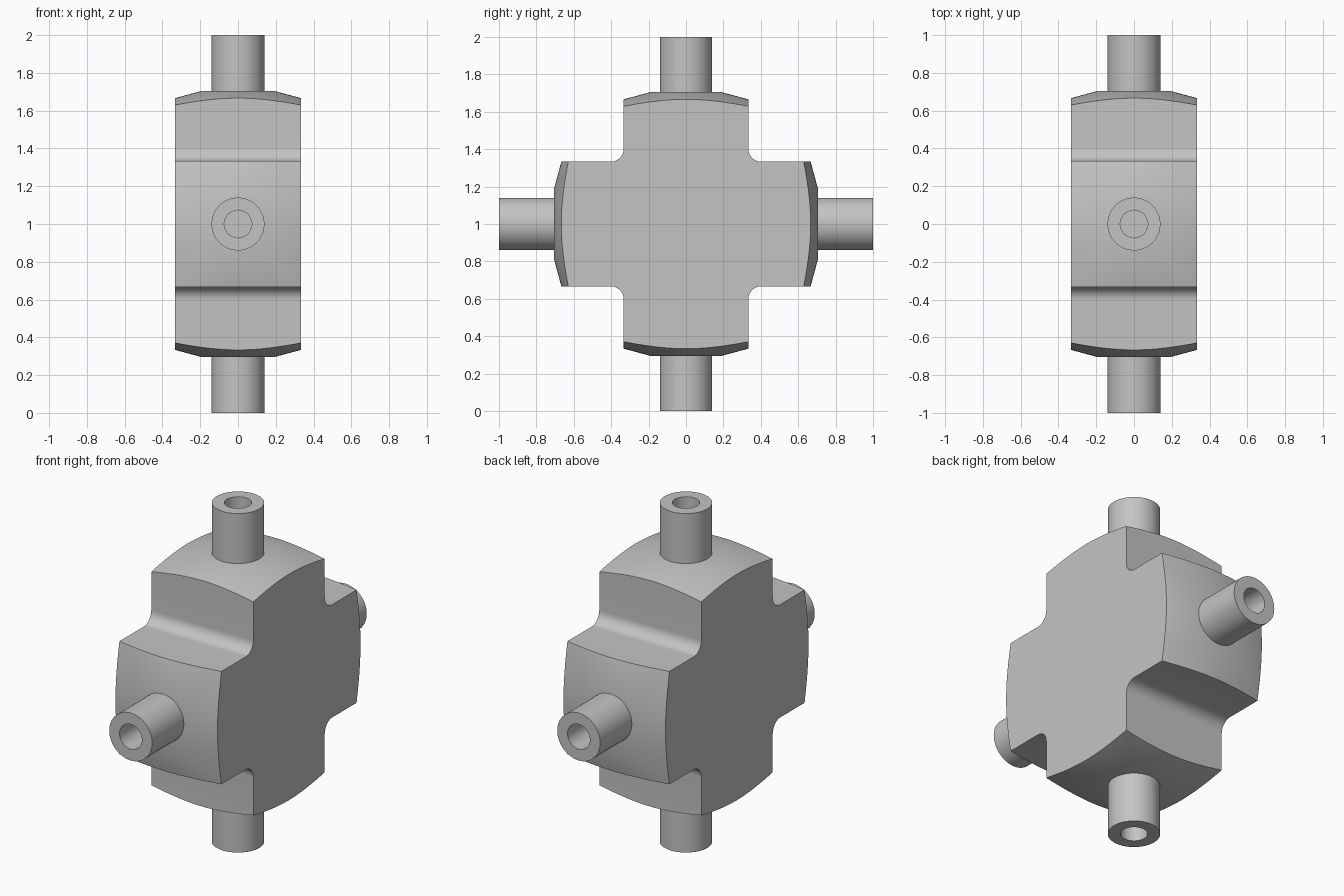
import bpy, bmesh, math
from mathutils import Matrix

if "Cube" in bpy.data.objects:
    bpy.data.objects.remove(bpy.data.objects["Cube"], do_unlink=True)

HALF = 0.333      # half width of every arm
FACE = 0.705      # distance from centre to the crown of an arm
FILLET = 0.07
CENTRE = Matrix.Translation((0, 0, 1))

grey = bpy.data.materials.new("plain grey")
grey.use_nodes = True
grey.diffuse_color = (0.55, 0.55, 0.55, 1)
grey.node_tree.nodes["Principled BSDF"].inputs["Base Color"].default_value = grey.diffuse_color


def finish(name, bm, matrix):
    bmesh.ops.remove_doubles(bm, verts=bm.verts, dist=1e-5)
    bmesh.ops.recalc_face_normals(bm, faces=bm.faces)
    mesh = bpy.data.meshes.new(name)
    bm.to_mesh(mesh)
    bm.free()
    mesh.materials.append(grey)
    obj = bpy.data.objects.new(name, mesh)
    obj.matrix_world = matrix
    bpy.context.collection.objects.link(obj)
    return obj


def lathe(name, profile, matrix, steps=96):
    """Spin (radius, height) points about z."""
    bm = bmesh.new()
    verts = [bm.verts.new((r, 0, z)) for r, z in profile]
    edges = [bm.edges.new(pair) for pair in zip(verts, verts[1:])]
    bmesh.ops.spin(bm, geom=verts + edges, cent=(0, 0, 0), axis=(0, 0, 1),
                   angle=math.tau, steps=steps, use_merge=True)
    return finish(name, bm, matrix)


def smooth(obj):
    bpy.ops.object.select_all(action="DESELECT")
    obj.select_set(True)
    bpy.context.view_layer.objects.active = obj
    bpy.ops.object.shade_smooth_by_angle(angle=math.radians(20))


# Cross-shaped block with filleted inner corners, extruded along x
bm = bmesh.new()
outline = []
for quarter in range(4):
    turn = Matrix.Rotation(quarter * math.pi / 2, 3, "X")
    corner = [(0.8, -HALF), (0.8, HALF)]
    c = HALF + FILLET
    for i in range(13):
        a = math.radians(270 - 7.5 * i)
        corner.append((c + FILLET * math.cos(a), c + FILLET * math.sin(a)))
    for y, z in corner:
        p = turn @ Matrix.Translation((0, y, z)).translation
        outline.append(bm.verts.new((-HALF, p.y, p.z)))
cap = bm.faces.new(outline)
grown = bmesh.ops.extrude_face_region(bm, geom=[cap], use_keep_orig=True)
bmesh.ops.translate(bm, vec=(2 * HALF, 0, 0),
                    verts=[v for v in grown["geom"] if isinstance(v, bmesh.types.BMVert)])
body = finish("cross_body", bm, CENTRE)

# Conical crowns: keep only what lies inside a double cone on each arm axis
rim = FACE - 0.81 * math.tan(math.radians(15))
crown = [(0, -FACE), (0.19, -FACE), (1, -rim), (1, rim), (0.19, FACE), (0, FACE)]
for label, angle in (("vertical", 0), ("lengthwise", math.pi / 2)):
    cutter = lathe(label + "_crown_cutter", crown, CENTRE @ Matrix.Rotation(angle, 4, "X"))
    cutter.hide_render = True
    cutter.hide_set(True)
    mod = body.modifiers.new(label + " crown", "BOOLEAN")
    mod.operation = "INTERSECT"
    mod.solver = "EXACT"
    mod.object = cutter

# Bake the crowns, then drop the cutters
bpy.context.view_layer.update()
baked = bpy.data.meshes.new_from_object(body.evaluated_get(bpy.context.evaluated_depsgraph_get()))
body.modifiers.clear()
body.data = baked
for obj in [o for o in bpy.data.objects if o.name.endswith("crown_cutter")]:
    bpy.data.objects.remove(obj, do_unlink=True)
smooth(body)

# Hollow trunnion on the end of each arm
trunnion = [(0, 0.69), (0.14, 0.69), (0.14, 1), (0.073, 1), (0.073, 0.71), (0, 0.71)]
for i, side in enumerate(("top", "front", "bottom", "back")):
    turn = Matrix.Rotation(i * math.pi / 2, 4, "X")
    smooth(lathe(side + "_trunnion", trunnion, CENTRE @ turn, 64))
